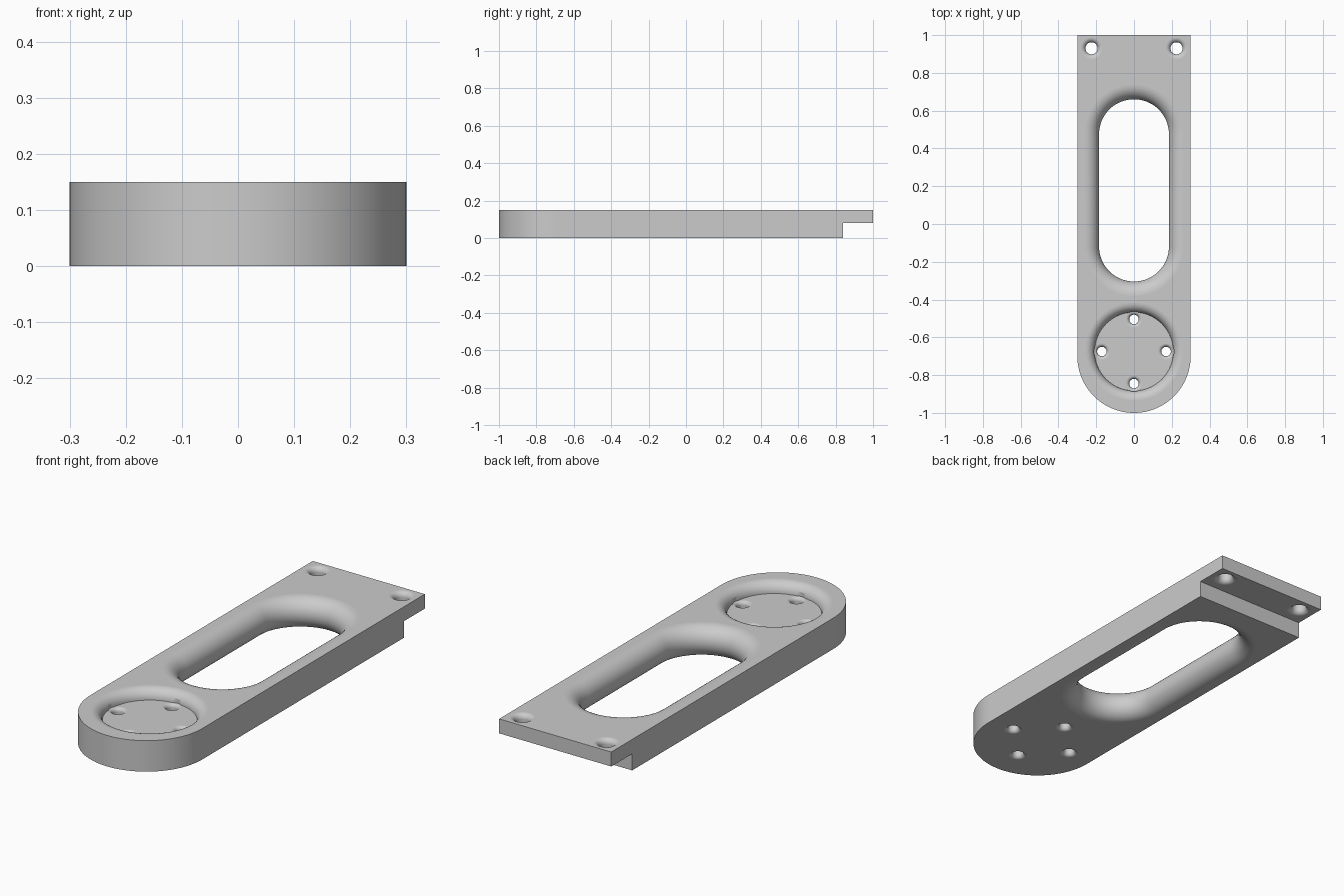
import bpy, bmesh
from math import sin, cos, pi

cube = bpy.data.objects.get("Cube")
if cube:
    bpy.data.objects.remove(cube, do_unlink=True)

THICK, HALF_W, NOSE_Y, BACK_Y = 0.15, 0.3, -0.7, 1.0
POCKET_FLOOR, POCKET_Y, STEP_Z, STEP_Y = 0.1, -0.675, 0.08, 0.84
FILLET_STEPS = 10

grey = bpy.data.materials.new("light_grey")
grey.use_nodes = True
grey.diffuse_color = (0.6, 0.6, 0.6, 1)
grey.node_tree.nodes["Principled BSDF"].inputs["Base Color"].default_value = (0.6, 0.6, 0.6, 1)


def make_object(name, bm):
    bmesh.ops.recalc_face_normals(bm, faces=bm.faces)
    mesh = bpy.data.meshes.new(name)
    bm.to_mesh(mesh)
    bm.free()
    mesh.materials.append(grey)
    obj = bpy.data.objects.new(name, mesh)
    bpy.context.collection.objects.link(obj)
    return obj


def loft(name, outlines):
    """Bridge a stack of (outline, height) rings into a closed solid."""
    bm = bmesh.new()
    rings = [[bm.verts.new((x, y, z)) for x, y in pts] for pts, z in outlines]
    n = len(rings[0])
    for a, b in zip(rings, rings[1:]):
        for i in range(n):
            j = (i + 1) % n
            bm.faces.new((a[i], a[j], b[j], b[i]))
    bm.faces.new(rings[0])
    bm.faces.new(rings[-1])
    return make_object(name, bm)


def arc(x, y, r, start, end, steps):
    angles = [start + (end - start) * i / steps for i in range(steps + 1)]
    return [(x + r * cos(a), y + r * sin(a)) for a in angles]


def outline(x, y, r, length, steps):
    """Circle, or a slot with round ends when length is above zero."""
    if length == 0:
        return arc(x, y, r, 0, 2 * pi, 2 * steps)[:-1]
    return (arc(x, y + length / 2, r, 0, pi, steps)
            + arc(x, y - length / 2, r, pi, 2 * pi, steps))


def rounded_cutter(name, x, y, r, fillet, low, high, length=0, through=True, steps=16):
    """Opening between two heights, flaring out tangent to the faces it meets."""
    quarter = [i / FILLET_STEPS * pi / 2 for i in range(FILLET_STEPS + 1)]
    flare = [(r + fillet * (1 - sin(a)), fillet * (1 - cos(a))) for a in quarter]
    profile = [(r, low)]
    if through:
        profile = [(r + fillet, low - 0.02)] + [(rr, low + h) for rr, h in flare]
    for rr, h in reversed(flare):
        if high - h - profile[-1][1] > 1e-5:
            profile.append((rr, high - h))
    profile.append((r + fillet, high + 0.02))
    return loft(name, [(outline(x, y, rr, length, steps), z) for rr, z in profile])


# Plate with a round nose and a square back
plan = arc(0, NOSE_Y, HALF_W, pi, 2 * pi, 48) + [(HALF_W, BACK_Y), (-HALF_W, BACK_Y)]
plate = loft("mounting_plate", [(plan, 0), (plan, THICK)])

# Step under the back edge
step = [(-0.4, STEP_Y), (0.4, STEP_Y), (0.4, 1.1), (-0.4, 1.1)]
cutters = [loft("step_cutter", [(step, -0.1), (step, STEP_Z)])]

# Long slot with fully rounded walls
cutters.append(rounded_cutter("slot_cutter", 0, 0.178, 0.185, THICK / 2, 0, THICK,
                              length=0.595, steps=32))

# Round pocket and its ring of four holes
cutters.append(rounded_cutter("pocket_cutter", 0, POCKET_Y, 0.208, THICK - POCKET_FLOOR,
                              POCKET_FLOOR, THICK, through=False, steps=32))
for k in range(4):
    a = k * pi / 2
    cutters.append(rounded_cutter("pocket_hole_cutter", 0.17 * cos(a), POCKET_Y + 0.17 * sin(a),
                                  0.025, 0.018, 0, POCKET_FLOOR))

# Two holes in the back lip
for side in (-1, 1):
    cutters.append(rounded_cutter("lip_hole_cutter", side * 0.225, 0.93, 0.032, 0.025,
                                  STEP_Z, THICK))

# Cut all the openings
bpy.context.view_layer.objects.active = plate
plate.select_set(True)
for cutter in cutters:
    cutter.hide_render = True
    mod = plate.modifiers.new("cut", 'BOOLEAN')
    mod.operation = 'DIFFERENCE'
    mod.solver = 'EXACT'
    mod.object = cutter
    bpy.ops.object.modifier_apply(modifier=mod.name)
    bpy.data.objects.remove(cutter, do_unlink=True)

# Smooth curved walls, keep the flat faces flat
bpy.ops.object.select_all(action='DESELECT')
plate.select_set(True)
bpy.ops.object.shade_smooth_by_angle(angle=pi / 6)
for face in plate.data.polygons:
    if abs(face.normal.z) > 0.9999 or (abs(face.normal.x) > 0.9999 and abs(face.center.x) > 0.29):
        face.use_smooth = False
